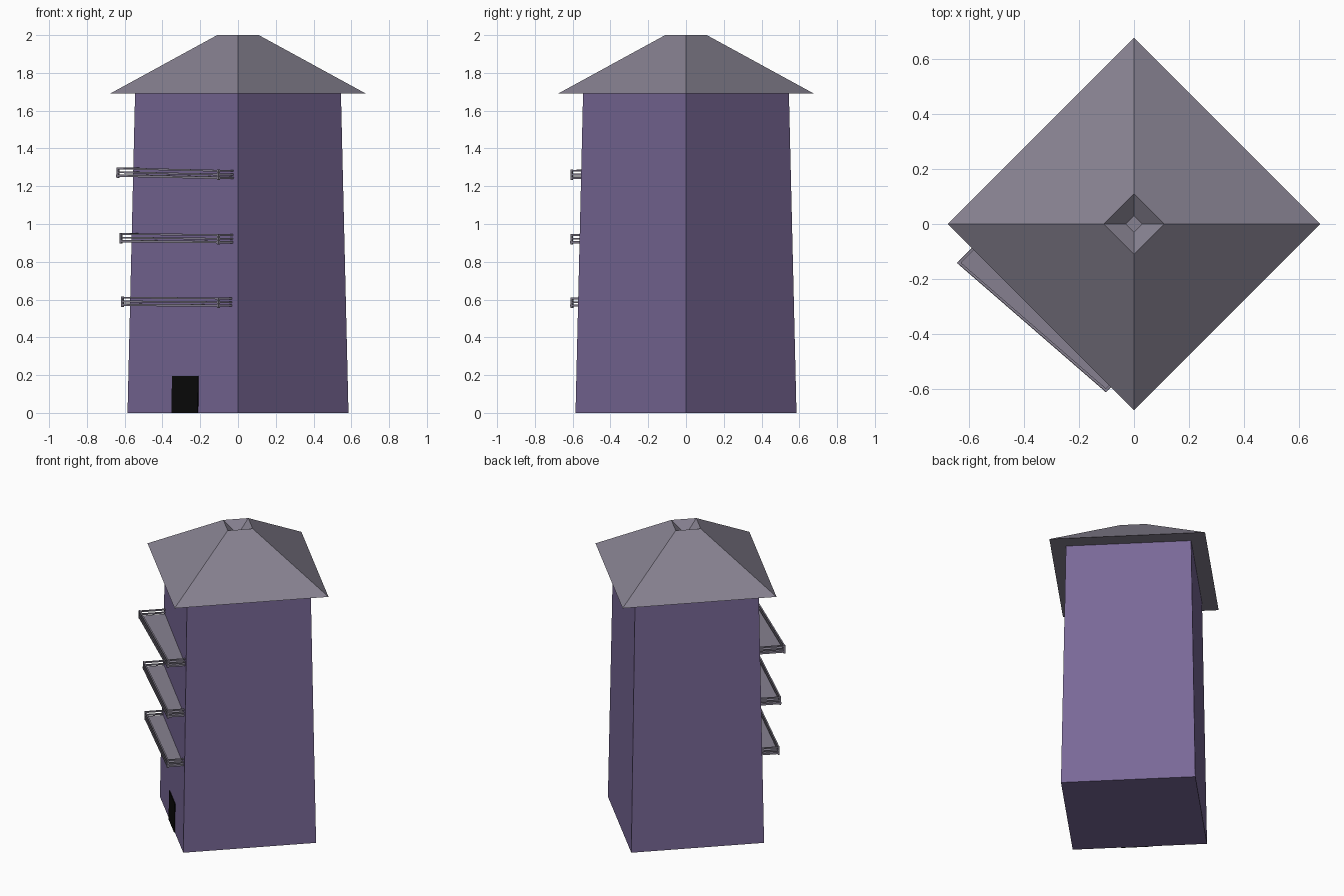
import bpy
import bmesh
import math

cube = bpy.data.objects.get("Cube")
if cube:
    bpy.data.objects.remove(cube, do_unlink=True)

TURN = -math.pi / 4          # the whole tower stands corner-forward
R2 = math.sqrt(2)


def material(name, color):
    m = bpy.data.materials.new(name)
    m.use_nodes = True
    m.diffuse_color = (*color, 1)
    m.node_tree.nodes["Principled BSDF"].inputs["Base Color"].default_value = (*color, 1)
    return m


purple = material("purple plaster", (0.19, 0.14, 0.31))
grey = material("grey roof", (0.24, 0.22, 0.28))
black = material("black door", (0.003, 0.003, 0.003))


def finish(name, bm, mat):
    bmesh.ops.recalc_face_normals(bm, faces=bm.faces)
    mesh = bpy.data.meshes.new(name)
    bm.to_mesh(mesh)
    bm.free()
    mesh.materials.append(mat)
    ob = bpy.data.objects.new(name, mesh)
    ob.rotation_euler.z = TURN
    bpy.context.collection.objects.link(ob)
    return ob


def loft(name, rings, mat):
    """Stack of squares given as (corner radius, height)."""
    bm = bmesh.new()
    loops = []
    for r, z in rings:
        h = r / R2
        loops.append([bm.verts.new((x * h, y * h, z))
                      for x, y in ((-1, -1), (1, -1), (1, 1), (-1, 1))])
    for a, b in zip(loops, loops[1:]):
        for i in range(4):
            j = (i + 1) % 4
            bm.faces.new((a[i], a[j], b[j], b[i]))
    bm.faces.new(loops[0])
    bm.faces.new(loops[-1])
    return finish(name, bm, mat)


def bar(bm, a, b, size):
    """Square bar between two points."""
    res = bmesh.ops.create_cube(bm, size=1)
    for v in res["verts"]:
        for k in range(3):
            lo, hi = min(a[k], b[k]) - size / 2, max(a[k], b[k]) + size / 2
            v.co[k] = lo if v.co[k] < 0 else hi


# Tower body, and roof with a shallow sunken cap
loft("tower_body", [(0.585, 0), (0.545, 1.69)], purple)
loft("roof", [(0.678, 1.69), (0.11, 2.0), (0.03, 1.95)], grey)

# Door plate lying on the leaning wall
bm = bmesh.new()
bmesh.ops.create_cube(bm, size=1)
for v in bm.verts:
    v.co.z = (v.co.z + 0.5) * 0.195
    wall = (0.585 - 0.04 * v.co.z / 1.69) / R2
    v.co.x = 0.018 + v.co.x * 0.195
    v.co.y = -wall - (0.005 if v.co.y < 0 else -0.003)
finish("door", bm, black)


# Balconies: a skewed floor slab with low rails on three sides
def balcony(name, z, right, left_out, lift):
    left, out_right, wall = -0.35, 0.50, 0.385
    bm = bmesh.new()
    bar(bm, (left, -out_right, z + 0.006), (right, -wall, z + 0.006), 0.012)
    for h in (0.024, 0.044):
        bar(bm, (left, -out_right, z + h), (right, -out_right, z + h), 0.009)
        for x in (left, right):
            bar(bm, (x, -out_right, z + h), (x, -wall, z + h), 0.009)
    for x in (left, right):
        bar(bm, (x, -out_right, z), (x, -out_right, z + 0.044), 0.011)
    # the left end stands a little further out and higher
    for v in bm.verts:
        f = (right - v.co.x) / (right - left)
        if v.co.y < -0.45:
            v.co.y -= f * (left_out - out_right)
        v.co.z += f * lift
    finish(name, bm, grey)


balcony("lower_balcony", 0.562, 0.355, 0.515, 0.004)
balcony("middle_balcony", 0.898, 0.355, 0.525, 0.005)
balcony("upper_balcony", 1.238, 0.355, 0.55, 0.012)
